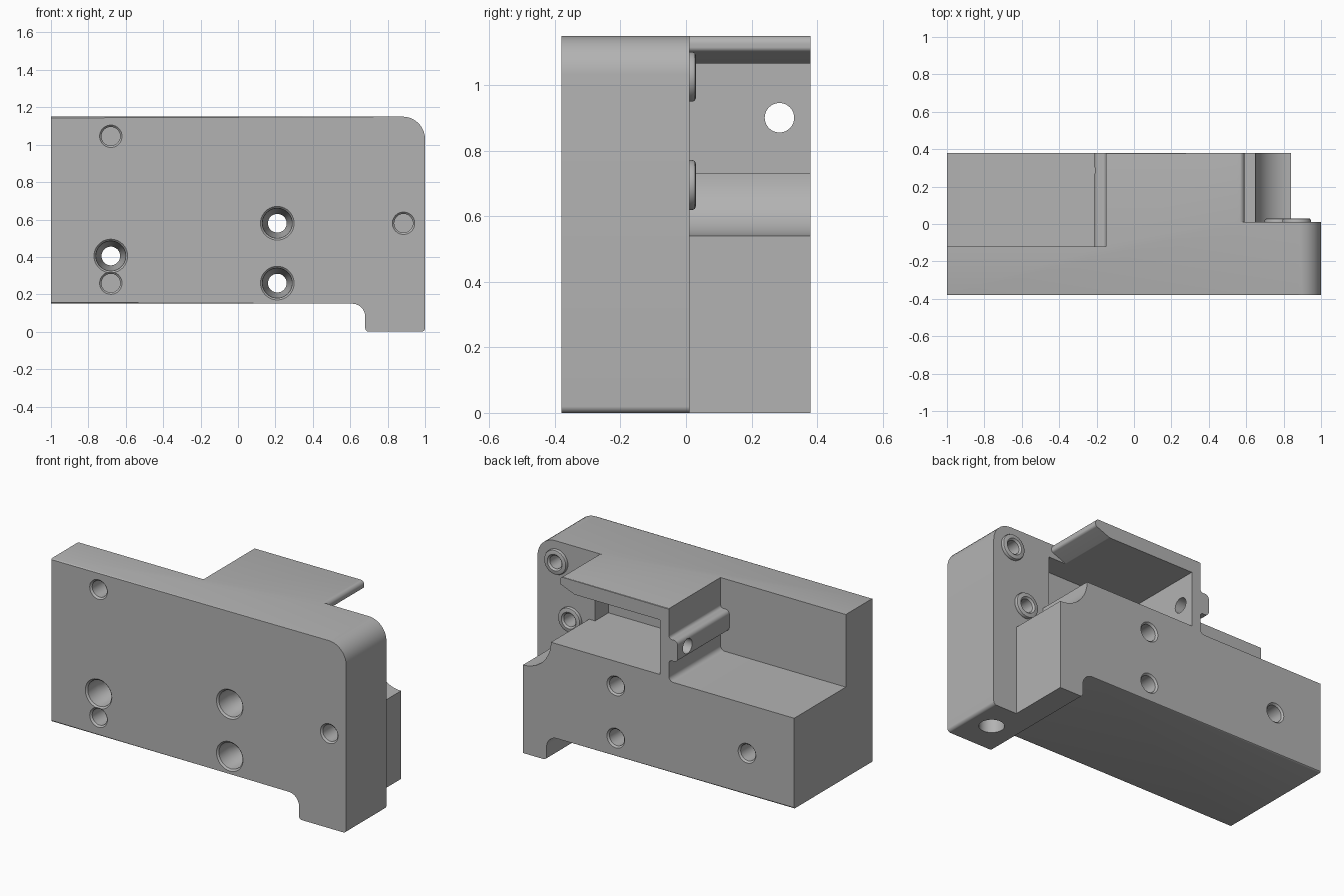
import bpy, bmesh, math
from mathutils import Vector, Matrix

if "Cube" in bpy.data.objects:
    bpy.data.objects.remove(bpy.data.objects["Cube"], do_unlink=True)

grey = bpy.data.materials.new("plain grey")
grey.use_nodes = True
COLOUR = (0.45, 0.45, 0.45, 1)
grey.diffuse_color = COLOUR
grey.node_tree.nodes["Principled BSDF"].inputs["Base Color"].default_value = COLOUR


def finish(name, bm):
    bmesh.ops.recalc_face_normals(bm, faces=bm.faces[:])
    mesh = bpy.data.meshes.new(name)
    bm.to_mesh(mesh)
    bm.free()
    mesh.materials.append(grey)
    obj = bpy.data.objects.new(name, mesh)
    bpy.context.collection.objects.link(obj)
    return obj


def rounded(corners, steps=10):
    """Outline from (x, z, radius) corners, each corner replaced by an arc."""
    out = []
    for i, (x, z, r) in enumerate(corners):
        p = Vector((x, z))
        if not r:
            out.append(p)
            continue
        a = (Vector(corners[i - 1][:2]) - p).normalized()
        b = (Vector(corners[(i + 1) % len(corners)][:2]) - p).normalized()
        half = a.angle(b) / 2
        centre = p + (a + b).normalized() * r / math.sin(half)
        start = p + a * r / math.tan(half) - centre
        end = p + b * r / math.tan(half) - centre
        sweep = start.angle(end)
        for k in range(steps + 1):
            t = k / steps
            out.append(centre + (start * math.sin((1 - t) * sweep)
                                 + end * math.sin(t * sweep)) / math.sin(sweep))
    return out


def prism(name, corners, y0, y1, bevel=0):
    """Extrude an x-z outline along y, with an optional softened rim."""
    bm = bmesh.new()
    pts = rounded(corners)
    rings = [[bm.verts.new((p.x, y, p.y)) for p in pts] for y in (y0, y1)]
    for ring in rings:
        bm.faces.new(ring)
    n = len(pts)
    for i in range(n):
        j = (i + 1) % n
        bm.faces.new((rings[0][i], rings[0][j], rings[1][j], rings[1][i]))
    if bevel:
        rim = [e for e in bm.edges
               if abs(e.verts[0].co.y - e.verts[1].co.y) < 1e-5
               and max(v.co.x for v in e.verts) > -0.99]
        bmesh.ops.bevel(bm, geom=rim, offset=bevel, segments=2,
                        profile=0.5, affect='EDGES')
    return finish(name, bm)


def lathe(name, profile, origin, axis, sides=40):
    """Revolve (radius, distance) pairs about an axis."""
    bm = bmesh.new()
    rings = [[bm.verts.new((r * math.cos(math.tau * k / sides),
                            r * math.sin(math.tau * k / sides), d))
              for k in range(sides)] for r, d in profile]
    bm.faces.new(rings[0])
    bm.faces.new(rings[-1])
    for a, b in zip(rings, rings[1:]):
        for i in range(sides):
            j = (i + 1) % sides
            bm.faces.new((a[i], a[j], b[j], b[i]))
    turn = Vector((0, 0, 1)).rotation_difference(Vector(axis)).to_matrix().to_4x4()
    bm.transform(Matrix.Translation(origin) @ turn)
    return finish(name, bm)


def combine(body, tool, operation='DIFFERENCE'):
    mod = body.modifiers.new(tool.name, 'BOOLEAN')
    mod.operation, mod.solver, mod.object = operation, 'EXACT', tool
    bpy.context.view_layer.objects.active = body
    bpy.ops.object.modifier_apply(modifier=mod.name)
    bpy.data.objects.remove(tool, do_unlink=True)


# Full-depth block with the hooked foot
body = prism("mounting_block", [
    (-1, 0.15, 0), (0.68, 0.15, 0.07), (0.68, 0, 0.02), (1, 0, 0.02),
    (1, 1.15, 0.12), (-1, 1.15, 0)], -0.38, 0.38, bevel=0.007)

# Open side behind the plate: hooked lip above, scooped shelf below
combine(body, prism("open_side_cutter", [
    (1.2, -0.2, 0), (0.84, -0.2, 0), (0.84, 0.54, 0), (0.65, 0.54, 0.189),
    (0.65, 0.73, 0), (-0.09, 0.73, 0), (-0.09, 1.065, 0), (0.49, 1.065, 0.03),
    (0.59, 1.105, 0.015), (0.59, 1.15, 0.025), (0.55, 1.15, 0),
    (0.55, 1.3, 0), (1.2, 1.3, 0)], 0.01, 0.5))

# Pocket continuing into the plate
combine(body, prism("pocket_cutter", [
    (-0.09, 0.73, 0), (0.61, 0.73, 0), (0.61, 1.065, 0), (-0.09, 1.065, 0)],
    -0.12, 0.2))

# Stepped ledge, leaving a ribbed wall
combine(body, prism("ledge_cutter", [
    (-1.2, 0.705, 0), (-0.15, 0.705, 0.03), (-0.15, 0.835, 0.02),
    (-0.21, 0.835, 0.025), (-0.21, 0.965, 0.025), (-0.15, 0.965, 0.02),
    (-0.15, 1.3, 0), (-1.2, 1.3, 0)], -0.12, 0.5))

# Bushings on the back of the plate
for x, z in ((0.87, 1.025), (0.775, 0.695)):
    combine(body, lathe("bushing", [(0.076, -0.03), (0.076, 0.01),
                                    (0.073, 0.017), (0.065, 0.02)],
                        (x, 0.01, z), (0, 1, 0)), 'UNION')
    combine(body, lathe("bushing_bore", [(0.06, -0.01), (0.04, 0.01), (0.04, 0.15)],
                        (x, 0.03, z), (0, -1, 0)))

# Countersunk bolt holes right through
for x, z in ((-0.68, 0.405), (0.21, 0.58), (0.21, 0.26)):
    combine(body, lathe("bolt_hole", [
        (0.10, -0.01), (0.08, 0.01), (0.075, 0.1), (0.05, 0.18),
        (0.05, 0.75), (0.07, 0.77)], (x, -0.38, z), (0, 1, 0)))

# Blind dowel holes in the front
for x, z in ((-0.68, 1.045), (0.885, 0.58), (-0.68, 0.26)):
    combine(body, lathe("dowel_hole", [(0.07, -0.01), (0.05, 0.01), (0.05, 0.12)],
                        (x, -0.38, z), (0, 1, 0)))

# Cross hole through the rib and blind hole under the foot
combine(body, lathe("cross_hole", [(0.045, 0), (0.045, 0.25)],
                    (-0.28, 0.285, 0.9), (1, 0, 0)))
combine(body, lathe("foot_hole", [(0.07, -0.05), (0.07, 0.2)],
                    (0.855, -0.18, 0), (0, 0, 1)))

bpy.ops.object.select_all(action='DESELECT')
body.select_set(True)
bpy.context.view_layer.objects.active = body
bpy.ops.object.shade_smooth_by_angle(angle=math.radians(30))
